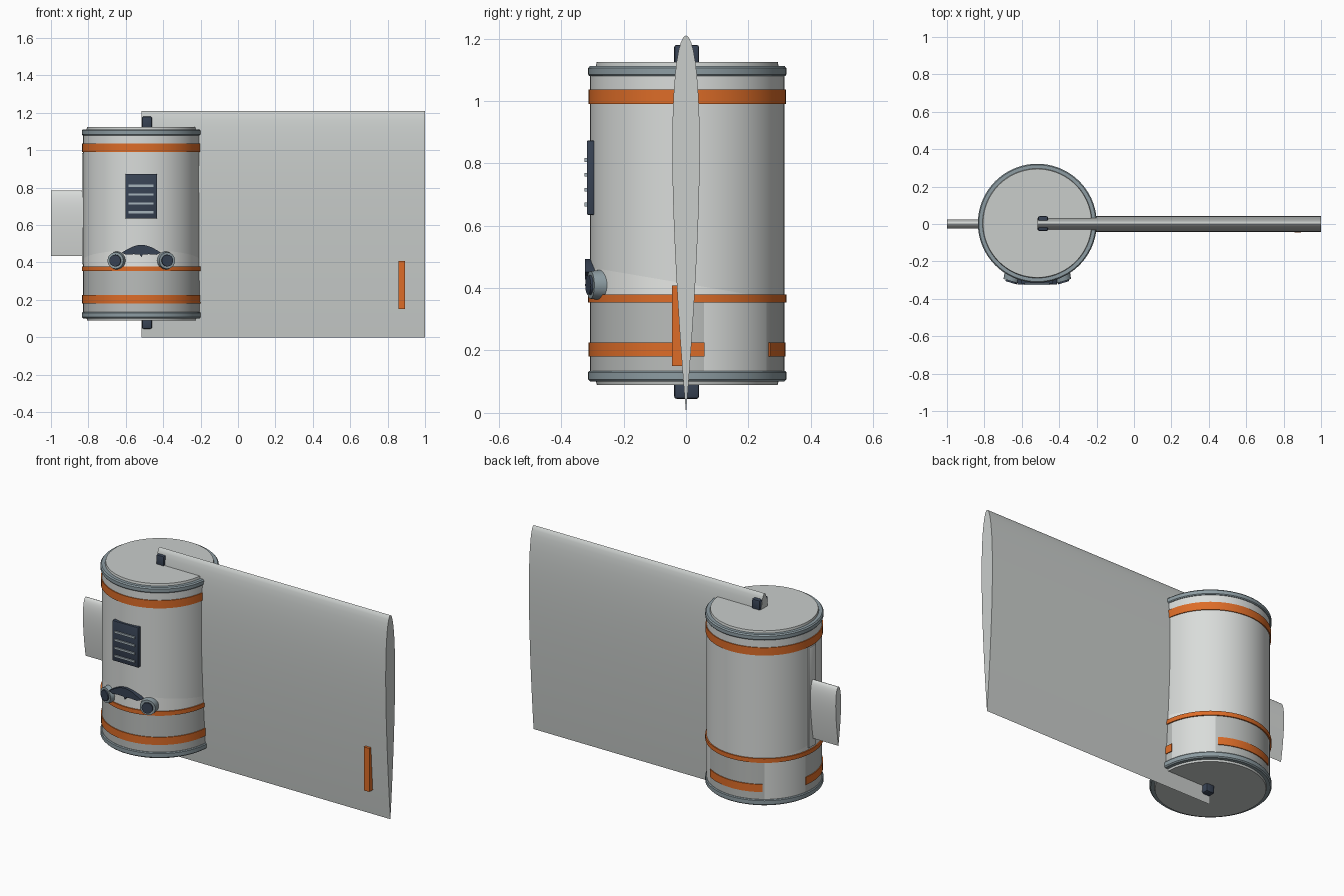
import bpy, bmesh, math
from mathutils import Vector, Matrix

if "Cube" in bpy.data.objects:
    bpy.data.objects.remove(bpy.data.objects["Cube"])

CX, CY = -0.517, 0.004          # axis of the drum


def mat(name, r, g, b):
    m = bpy.data.materials.new(name)
    m.diffuse_color = (*[(c / 255) ** 2.2 for c in (r, g, b)], 1)
    m.use_nodes = True
    m.node_tree.nodes["Principled BSDF"].inputs["Base Color"].default_value = m.diffuse_color
    return m


SHELL = mat("shell grey", 216, 219, 217)
PALE = mat("pale white", 232, 234, 231)
LOWER = mat("lower grey", 184, 187, 185)
WING = mat("wing grey", 200, 204, 202)
TRIM = mat("blue grey trim", 140, 155, 161)
ORANGE = mat("orange", 220, 108, 44)
DARK = mat("dark navy", 58, 68, 84)
SLAT = mat("slat grey", 165, 178, 186)


def finish(name, bm, mats, smooth=True):
    bmesh.ops.recalc_face_normals(bm, faces=bm.faces)
    me = bpy.data.meshes.new(name)
    bm.to_mesh(me)
    bm.free()
    ob = bpy.data.objects.new(name, me)
    bpy.context.collection.objects.link(ob)
    for m in mats:
        me.materials.append(m)
    if smooth:
        bpy.ops.object.select_all(action='DESELECT')
        ob.select_set(True)
        bpy.context.view_layer.objects.active = ob
        bpy.ops.object.shade_smooth_by_angle(angle=math.radians(35))
    return ob


def lathe(name, profile, m, start=0, end=360, at=None):
    """Turn a closed (radius, z) profile about the drum axis, fully or as an arc."""
    bm = bmesh.new()
    full = end - start >= 360
    n = max(4, round((end - start) / 5))
    rings = []
    for i in range(n if full else n + 1):
        a = math.radians(start + (end - start) * i / n)
        rings.append([bm.verts.new((CX + r * math.cos(a), CY + r * math.sin(a), z))
                      for r, z in profile])
    k = len(profile)
    for i in range(n):
        p, q = rings[i], rings[(i + 1) % len(rings)]
        for j in range(k):
            bm.faces.new((p[j], q[j], q[(j + 1) % k], p[(j + 1) % k]))
    if not full:
        bm.faces.new(rings[0])
        bm.faces.new(rings[-1])
    return finish(name, bm, [m])


def disc(name, r1, r2, z1, z2, m, matrix, seg=72):
    bm = bmesh.new()
    bmesh.ops.create_cone(bm, cap_ends=True, segments=seg, radius1=r1, radius2=r2, depth=z2 - z1)
    bmesh.ops.translate(bm, verts=bm.verts, vec=(0, 0, (z1 + z2) / 2))
    bm.transform(matrix)
    return finish(name, bm, [m])


def box(name, lo, hi, m, bevel=0.0):
    bm = bmesh.new()
    bmesh.ops.create_cube(bm, size=1)
    for v in bm.verts:
        v.co = [l + (c + 0.5) * (h - l) for c, l, h in zip(v.co, lo, hi)]
    if bevel:
        bmesh.ops.bevel(bm, geom=bm.edges[:], offset=bevel, segments=2, affect='EDGES', profile=0.5)
    return finish(name, bm, [m])


def extrude(name, pts, vec, m):
    bm = bmesh.new()
    f = bm.faces.new([bm.verts.new(p) for p in pts])
    r = bmesh.ops.extrude_face_region(bm, geom=[f])
    bmesh.ops.translate(bm, vec=vec, verts=[g for g in r['geom'] if isinstance(g, bmesh.types.BMVert)])
    return finish(name, bm, [m])


def foil(name, x0, x1, z0, z1, half, m):
    """Symmetric wing section, rounded edge up, thin edge down."""
    def t(u):
        return half / 0.0998 * (0.2969 * math.sqrt(u) - 0.126 * u - 0.3516 * u * u
                                + 0.2843 * u ** 3 - 0.1036 * u ** 4) * 2
    us = [(1 - math.cos(math.pi * i / 24)) / 2 for i in range(25)]
    side = [(half * t(u) / half / 2, z1 - u * (z1 - z0)) for u in us]
    loop = side + [(-y, z) for y, z in side[-2:0:-1]]
    pts = [(x0, y * 2, z) for y, z in loop]
    s = half / max(p[1] for p in pts)
    return extrude(name, [(x, y * s, z) for x, y, z in pts], (x1 - x0, 0, 0), m)


# drum shell, cut along its colour borders
bm = bmesh.new()
bmesh.ops.create_cone(bm, cap_ends=True, segments=72, radius1=0.311, radius2=0.311, depth=0.97)
bmesh.ops.translate(bm, verts=bm.verts, vec=(CX, CY, 0.605))
tilt = Vector((0, 0.17, 1)).normalized()
for co, no in (((0, 0, 0.367), (0, 0, 1)), ((0, -0.27, 0.46), tilt)):
    bmesh.ops.bisect_plane(bm, geom=bm.verts[:] + bm.edges[:] + bm.faces[:],
                           plane_co=co, plane_no=no)
for f in bm.faces:
    c = f.calc_center_median()
    az = math.degrees(math.atan2(c.y - CY, abs(c.x - CX)))
    if c.z < 0.367:
        f.material_index = 0 if 10 < az < 57 else 2
    elif (c - Vector((0, -0.27, 0.46))).dot(tilt) < 0:
        f.material_index = 1
finish("drum_shell", bm, [SHELL, PALE, LOWER])

# end rims and lids, top and bottom
lathe("top_rim", [(0.28, 1.08), (0.314, 1.08), (0.318, 1.085), (0.318, 1.105), (0.312, 1.112), (0.28, 1.112)], TRIM)
lathe("bottom_rim", [(0.28, 0.135), (0.314, 0.135), (0.318, 0.13), (0.318, 0.107), (0.312, 0.101), (0.28, 0.101)], TRIM)
axis = Matrix.Translation((CX, CY, 0))
disc("top_lid", 0.302, 0.29, 1.07, 1.125, WING, axis)
disc("bottom_lid", 0.29, 0.302, 0.09, 0.14, WING, axis)


# orange bands, the lowest broken at the two rear patches
def band(name, z0, z1, r, a=0, b=360):
    lathe(name, [(0.305, z0), (r, z0), (r, z1), (0.305, z1)], ORANGE, a, b)


band("upper_band", 0.99, 1.036, 0.316)
band("middle_band", 0.354, 0.379, 0.318)
band("lower_front_band", 0.18, 0.225, 0.316, -190, 10)
band("lower_rear_band", 0.18, 0.225, 0.316, 57, 123)

# main wing, stub wing and its backing strip
foil("main_wing", -0.515, 1.0, 0.0, 1.21, 0.044, WING)
foil("stub_wing", -1.0, -0.8, 0.435, 0.785, 0.025, SHELL)
box("stub_backing_strip", (-0.834, -0.03, 0.39), (-0.815, 0.038, 0.985), SHELL, 0.003)

# hinge pins above and below
box("top_hinge_pin", (-0.513, -0.038, 1.11), (-0.46, 0.042, 1.18), DARK, 0.008)
box("bottom_hinge_pin", (-0.513, -0.038, 0.045), (-0.46, 0.042, 0.1), DARK, 0.008)

# orange handle near the wing tip
extrude("wing_handle", [(0.857, -0.045, 0.15), (0.857, -0.045, 0.408), (0.857, -0.02, 0.408), (0.857, 0.0, 0.15)],
        (0.036, 0, 0), ORANGE)

# vent panel with slats
box("vent_panel", (-0.602, -0.318, 0.635), (-0.432, -0.29, 0.873), DARK, 0.004)
for i in range(4):
    z = 0.668 + i * 0.0475
    box("vent_slat", (-0.585, -0.325, z - 0.006), (-0.452, -0.312, z + 0.006), SLAT)

# round lamps
for s in (-1, 1):
    p = Vector((CX + s * 0.128, -0.272, 0.41))
    d = Vector((s * 0.3, -1, 0)).normalized()
    M = Matrix.Translation(p) @ d.to_track_quat('Z', 'Y').to_matrix().to_4x4()
    disc("lamp_housing", 0.052, 0.044, -0.02, 0.036, TRIM, M, 32)
    disc("lamp_lens", 0.033, 0.031, 0.0, 0.044, DARK, M, 32)

# dark arched plate between the lamps, with a small tooth below
top = [(-0.105 + 0.21 * i / 12, 0.452 + 0.042 * math.sin(math.pi * i / 12)) for i in range(13)]
low = [(0.08, 0.441), (0.04, 0.444), (0.008, 0.442), (0.0, 0.428), (-0.008, 0.442), (-0.04, 0.444), (-0.08, 0.441)]
extrude("arched_plate", [(CX + x, -0.323, z) for x, z in top + low], (0, 0.03, 0), DARK)
